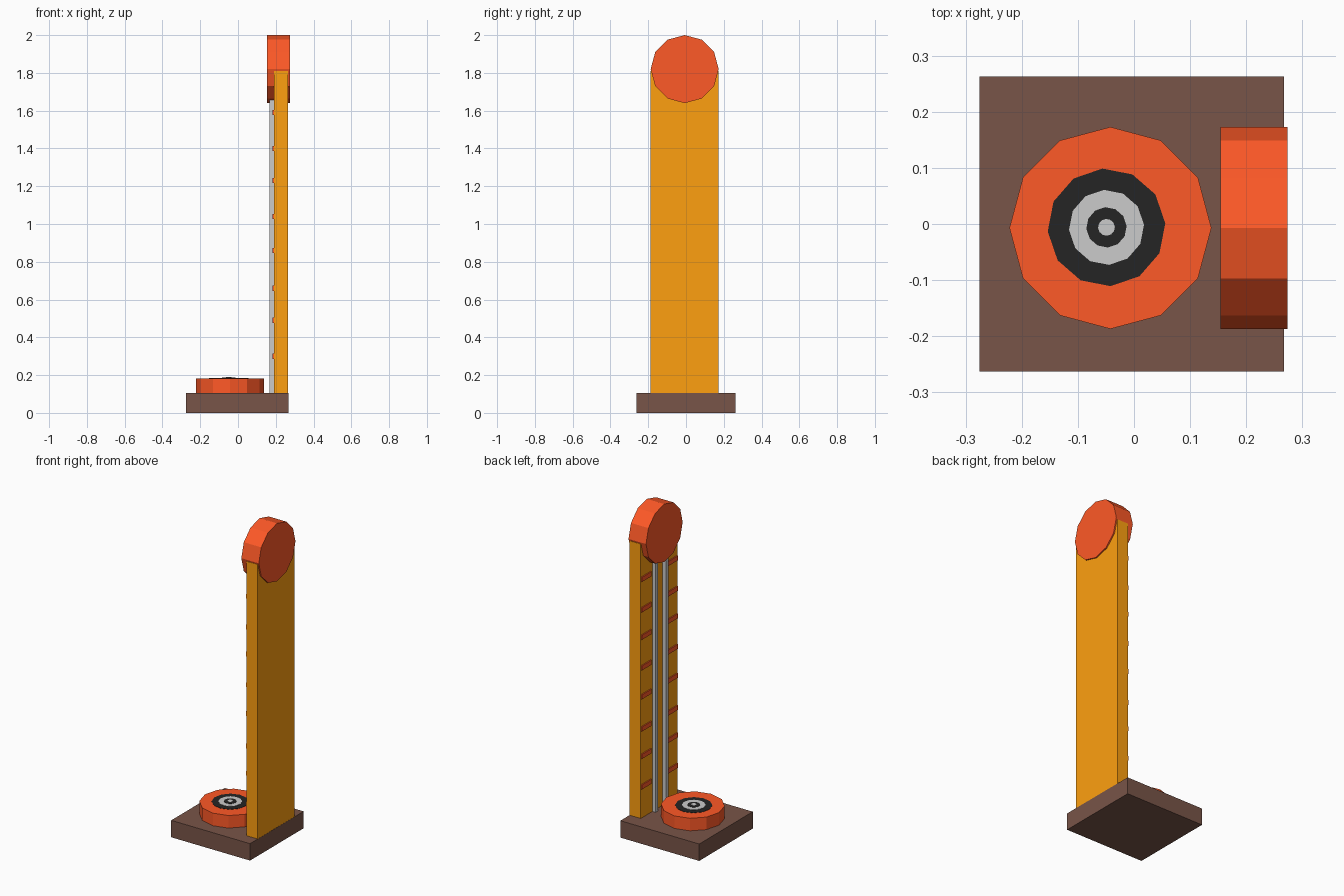
import bpy
import math

if "Cube" in bpy.data.objects:
    bpy.data.objects.remove(bpy.data.objects["Cube"])


def material(name, rgb):
    m = bpy.data.materials.new(name)
    m.diffuse_color = (*rgb, 1)
    m.use_nodes = True
    m.node_tree.nodes["Principled BSDF"].inputs["Base Color"].default_value = m.diffuse_color
    return m


ORANGE = material("orange", (1.0, 0.10, 0.02))
YELLOW = material("yellow", (1.0, 0.35, 0.005))
BROWN = material("brown", (0.19, 0.09, 0.065))
BLACK = material("black", (0.018, 0.018, 0.018))
GREY = material("grey", (0.55, 0.55, 0.55))


def finish(name, mat):
    o = bpy.context.object
    o.name = name
    o.data.materials.append(mat)
    return o


def box(name, x, y, z, mat):
    """Box from (min, max) ranges."""
    bpy.ops.mesh.primitive_cube_add(
        size=1, location=[(a + b) / 2 for a, b in (x, y, z)])
    bpy.context.object.scale = [b - a for a, b in (x, y, z)]
    bpy.ops.object.transform_apply(location=False, rotation=False, scale=True)
    return finish(name, mat)


def disc(name, centre, radius, depth, mat, rot=(0, 0, 0)):
    """Twelve-sided flat cylinder."""
    bpy.ops.mesh.primitive_cylinder_add(
        vertices=12, radius=radius, depth=depth, location=centre, rotation=rot)
    return finish(name, mat)


# Base and tower board
box("base", (-0.275, 0.267), (-0.263, 0.263), (0, 0.105), BROWN)
box("tower", (0.19, 0.266), (-0.187, 0.173), (0.045, 1.81), YELLOW)

# Bell disc at the top, facing sideways
disc("bell", (0.214, -0.007, 1.82), 0.18, 0.12, ORANGE, (0, math.pi / 2, 0))

# Strike pad with target rings
disc("strike_pad", (-0.042, -0.007, 0.142), 0.18, 0.082, ORANGE)
rings = [(0.105, BLACK), (0.067, GREY), (0.036, BLACK), (0.015, GREY)]
for i, (r, mat) in enumerate(rings):
    top = 0.1845 + 0.0015 * i
    disc(f"target_ring_{i + 1}", (-0.049, -0.006, top - 0.01), r, 0.02, mat,
         (0, 0, math.radians(4)))

# Twin guide rails on the tower face
for i, y in enumerate((0.046, -0.055)):
    box(f"guide_rail_{i + 1}", (0.168, 0.195), (y - 0.013, y + 0.013),
        (0.10, 1.72), GREY)

# Scale marks on both sides of the rails
for i, z in enumerate((0.30, 0.49, 0.66, 0.86, 1.04, 1.23, 1.40, 1.59)):
    for side, y in (("left", (0.075, 0.171)), ("right", (-0.185, -0.09))):
        box(f"scale_mark_{side}_{i + 1}", (0.183, 0.195), y,
            (z - 0.014, z + 0.014), ORANGE)
